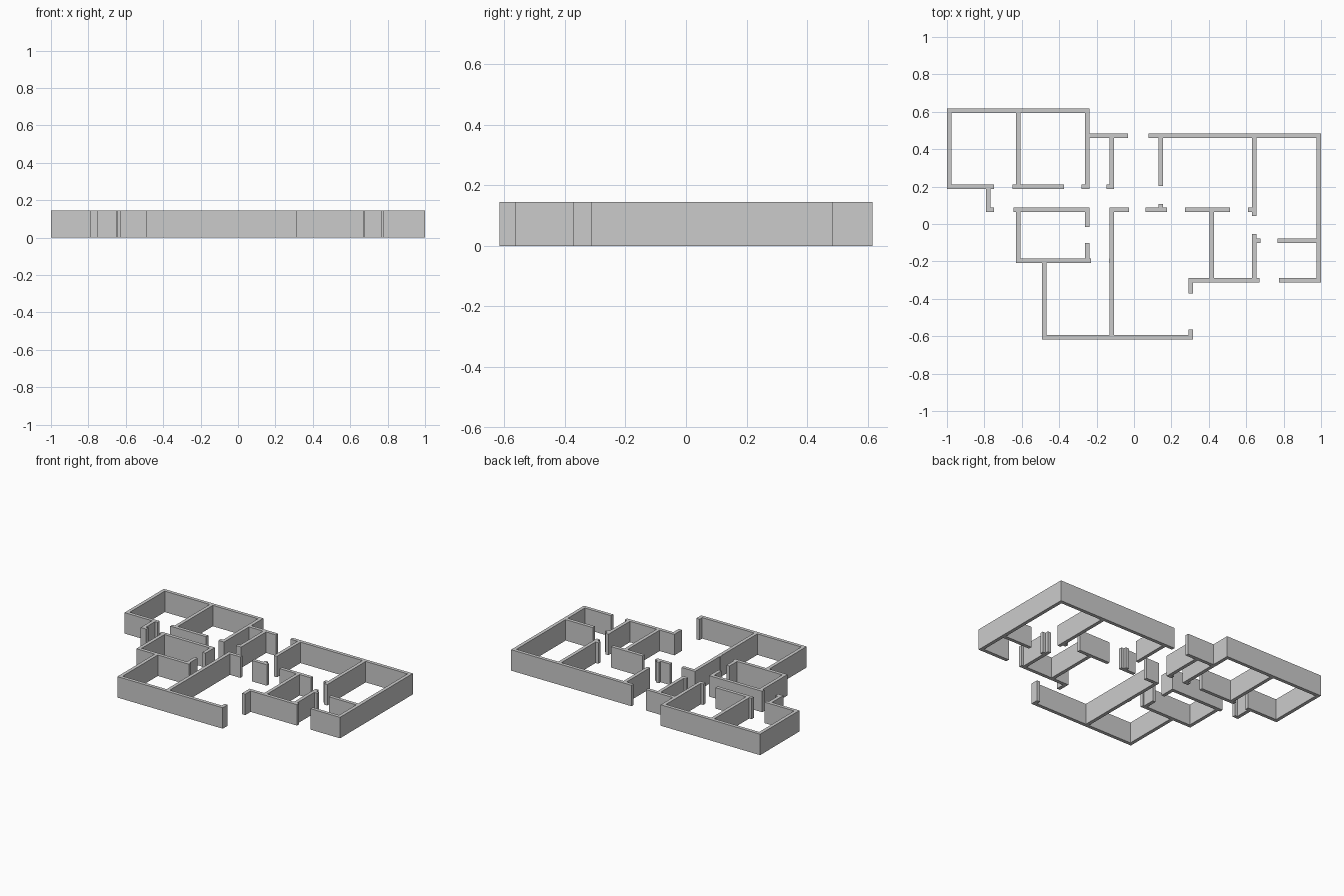
import bpy
import bmesh
from mathutils import Matrix, Vector

HEIGHT = 0.145
THICK = 0.024
HALF = THICK / 2

default_cube = bpy.data.objects.get("Cube")
if default_cube:
    bpy.data.objects.remove(default_cube, do_unlink=True)

plaster = bpy.data.materials.new("grey_plaster")
plaster.use_nodes = True
plaster.diffuse_color = (0.6, 0.6, 0.6, 1)
plaster.node_tree.nodes["Principled BSDF"].inputs["Base Color"].default_value = plaster.diffuse_color


def box_wall(name, x_start, x_end, y_start, y_end):
    """Full-height wall box covering the given plan rectangle."""
    size = Vector((x_end - x_start, y_end - y_start, HEIGHT))
    centre = Vector((x_start + x_end, y_start + y_end, HEIGHT)) / 2
    bm = bmesh.new()
    bmesh.ops.create_cube(bm, size=1, matrix=Matrix.Translation(centre) @ Matrix.Diagonal(size).to_4x4())
    mesh = bpy.data.meshes.new(name)
    bm.to_mesh(mesh)
    bm.free()
    mesh.materials.append(plaster)
    bpy.context.collection.objects.link(bpy.data.objects.new(name, mesh))


def across(name, y, *spans):
    """Wall line running left to right, broken by door openings."""
    for start, end in spans:
        box_wall(name, start, end, y - HALF, y + HALF)


def along(name, x, *spans):
    """Wall line running front to back, broken by door openings."""
    for start, end in spans:
        box_wall(name, x - HALF, x + HALF, start, end)


# Wall lines shared by several rooms; inner faces let the walls butt together
REAR, MID_REAR, HALL_REAR, HALL_FRONT = 0.605, 0.473, 0.199, 0.076
BATH_FRONT, CLOSET, WING_FRONT, FRONT = -0.197, -0.089, -0.30, -0.605
WEST, EAST, STORE, CENTRE = -0.988, 0.988, -0.62, -0.119
BATH_SIDE, LIVING_SIDE, WING_SIDE = -0.25, -0.48, 0.643

# Outer shell, rear to front
across("rear_bedroom_back_wall", REAR, (-1, BATH_SIDE + HALF))
across("entry_back_wall", MID_REAR, (BATH_SIDE + HALF, -0.032))
across("main_back_wall", MID_REAR, (0.078, 1))
across("living_front_wall", FRONT, (LIVING_SIDE - HALF, 0.315))
across("wing_front_wall", WING_FRONT, (0.291, 0.67), (0.775, 1))
along("rear_bedroom_outer_wall", WEST, (HALL_REAR + HALF, REAR - HALF))
along("wing_outer_wall", EAST, (WING_FRONT + HALF, MID_REAR - HALF))
along("living_outer_wall", LIVING_SIDE, (FRONT + HALF, BATH_FRONT - HALF))
along("living_opening_return", 0.303, (FRONT + HALF, -0.563), (-0.371, WING_FRONT - HALF))

# Hallway walls with door gaps
across("hall_rear_wall", HALL_REAR, (-1, -0.748), (-0.65, -0.375),
       (-0.28, BATH_SIDE + HALF), (-0.147, CENTRE + HALF))
across("hall_front_wall", HALL_FRONT, (-0.79, -0.748), (-0.645, BATH_SIDE + HALF),
       (CENTRE - HALF, -0.027), (0.062, 0.176), (0.273, 0.513), (0.61, WING_SIDE + HALF))
along("hall_end_wall", -0.778, (HALL_FRONT + HALF, HALL_REAR - HALF))

# Rear room partitions
along("rear_bedroom_partition", STORE, (HALL_REAR + HALF, REAR - HALF))
along("rear_bedroom_inner_wall", BATH_SIDE, (HALL_REAR + HALF, REAR - HALF))
along("entry_side_wall", CENTRE, (HALL_REAR + HALF, MID_REAR - HALF))
along("main_room_partition", 0.144, (HALL_FRONT + HALF, 0.107), (0.203, MID_REAR - HALF))

# Bathroom and living room partitions
across("bathroom_front_wall", BATH_FRONT, (STORE - HALF, -0.23), (-0.134, CENTRE - HALF))
along("bathroom_outer_wall", STORE, (BATH_FRONT + HALF, HALL_FRONT - HALF))
along("bathroom_door_wall", BATH_SIDE, (BATH_FRONT + HALF, -0.102), (-0.016, HALL_FRONT - HALF))
along("living_centre_wall", CENTRE, (FRONT + HALF, HALL_FRONT - HALF))

# Right wing partitions
along("wing_study_wall", 0.415, (WING_FRONT + HALF, HALL_FRONT - HALF))
along("wing_inner_wall", WING_SIDE, (WING_FRONT + HALF, -0.053),
      (0.042, HALL_FRONT - HALF), (HALL_FRONT + HALF, MID_REAR - HALF))
across("wing_closet_wall", CLOSET, (WING_SIDE + HALF, 0.676), (0.768, EAST - HALF))
